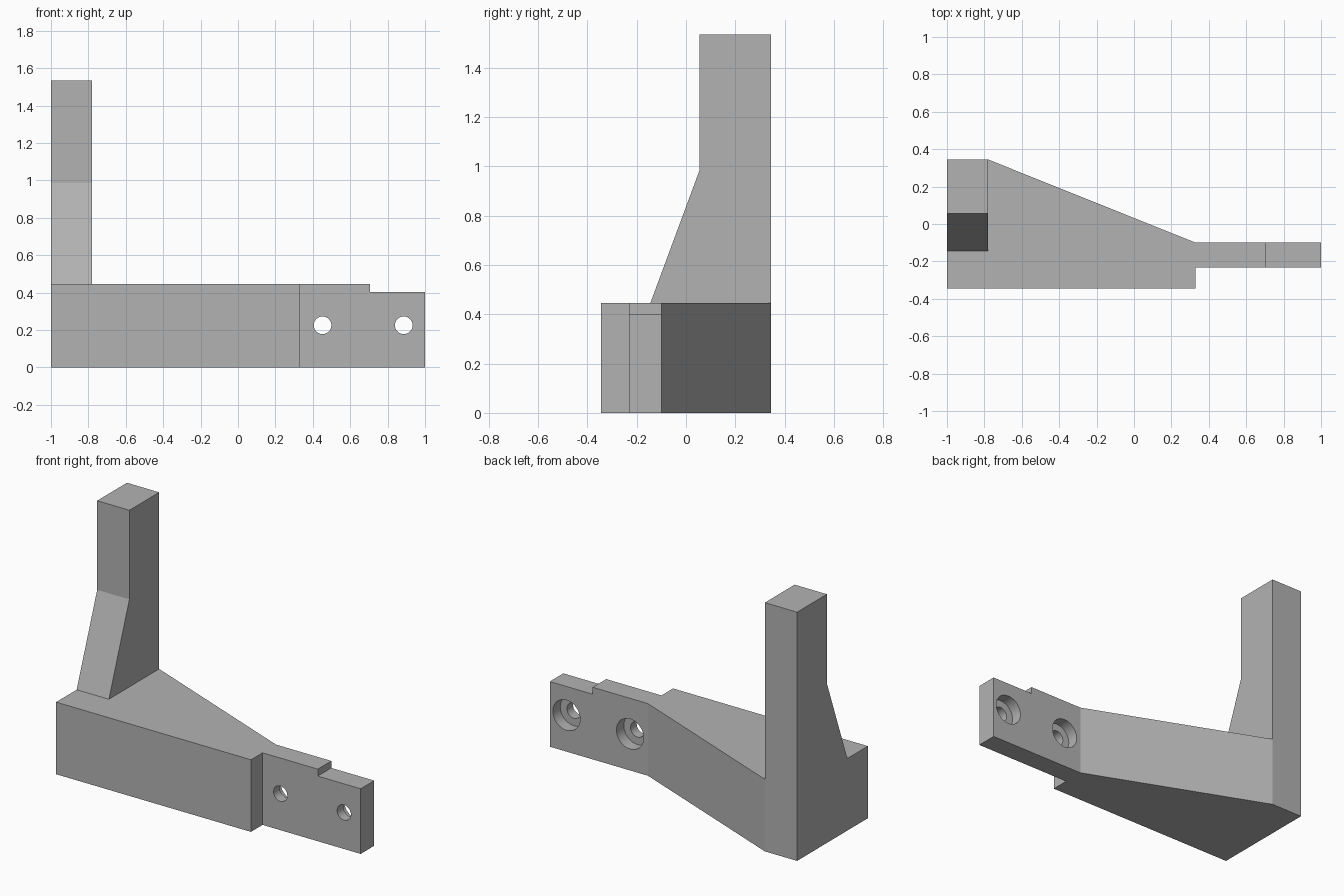
import bpy
import bmesh
import math
from mathutils import Vector

if "Cube" in bpy.data.objects:
    bpy.data.objects.remove(bpy.data.objects["Cube"])

grey = bpy.data.materials.new("plain grey")
grey.use_nodes = True
colour = (0.45, 0.45, 0.45, 1)
grey.diffuse_color = colour
grey.node_tree.nodes["Principled BSDF"].inputs["Base Color"].default_value = colour


def prism(name, outline, direction):
    """Extrude a closed outline of 3D points along a direction."""
    bm = bmesh.new()
    face = bm.faces.new([bm.verts.new(p) for p in outline])
    result = bmesh.ops.extrude_face_region(bm, geom=[face])
    moved = [v for v in result["geom"] if isinstance(v, bmesh.types.BMVert)]
    bmesh.ops.translate(bm, verts=moved, vec=Vector(direction))
    bmesh.ops.recalc_face_normals(bm, faces=bm.faces)
    mesh = bpy.data.meshes.new(name)
    bm.to_mesh(mesh)
    bm.free()
    mesh.materials.append(grey)
    obj = bpy.data.objects.new(name, mesh)
    bpy.context.collection.objects.link(obj)
    return obj


def combine(target, tool, operation):
    """Apply a boolean and discard the tool."""
    mod = target.modifiers.new("join or cut", "BOOLEAN")
    mod.operation = operation
    mod.solver = "EXACT"
    mod.object = tool
    tool.hide_render = True
    bpy.context.view_layer.objects.active = target
    bpy.ops.object.modifier_apply(modifier=mod.name)
    bpy.data.objects.remove(tool)


def cylinder(name, x, z, radius, y_start, y_end):
    ring = [(x + radius * math.cos(a), y_start, z + radius * math.sin(a))
            for a in (math.tau * i / 48 for i in range(48))]
    return prism(name, ring, (0, y_end - y_start, 0))


# Tapered base block with a thin mounting plate at its left end
plan = [(-1, -.345), (.33, -.345), (.33, -.232), (1, -.232),
        (1, -.1), (.33, -.1), (-.78, .345), (-1, .345)]
bracket = prism("bracket", [(x, y, 0) for x, y in plan], (0, 0, .445))

# Upright post with a sloping front foot
side = [(-.145, .445), (.055, .985), (.055, 1.535), (.345, 1.535), (.345, .445)]
post = prism("post", [(-1, y, z) for y, z in side], (.22, 0, 0))
combine(bracket, post, "UNION")

# Lowered top at the plate end
notch = prism("notch", [(.707, y, .402) for y in (-.3,)] +
              [(1.1, -.3, .402), (1.1, 0, .402), (.707, 0, .402)], (0, 0, .2))
combine(bracket, notch, "DIFFERENCE")

# Screw holes, counterbored from the back
for x in (.452, .886):
    combine(bracket, cylinder("screw_hole", x, .225, .047, -.3, .1), "DIFFERENCE")
    combine(bracket, cylinder("counterbore", x, .225, .093, -.172, .1), "DIFFERENCE")

# Smooth hole walls, crisp edges elsewhere
bpy.ops.object.select_all(action="DESELECT")
bracket.select_set(True)
bpy.context.view_layer.objects.active = bracket
bpy.ops.object.shade_smooth_by_angle(angle=math.radians(20))
